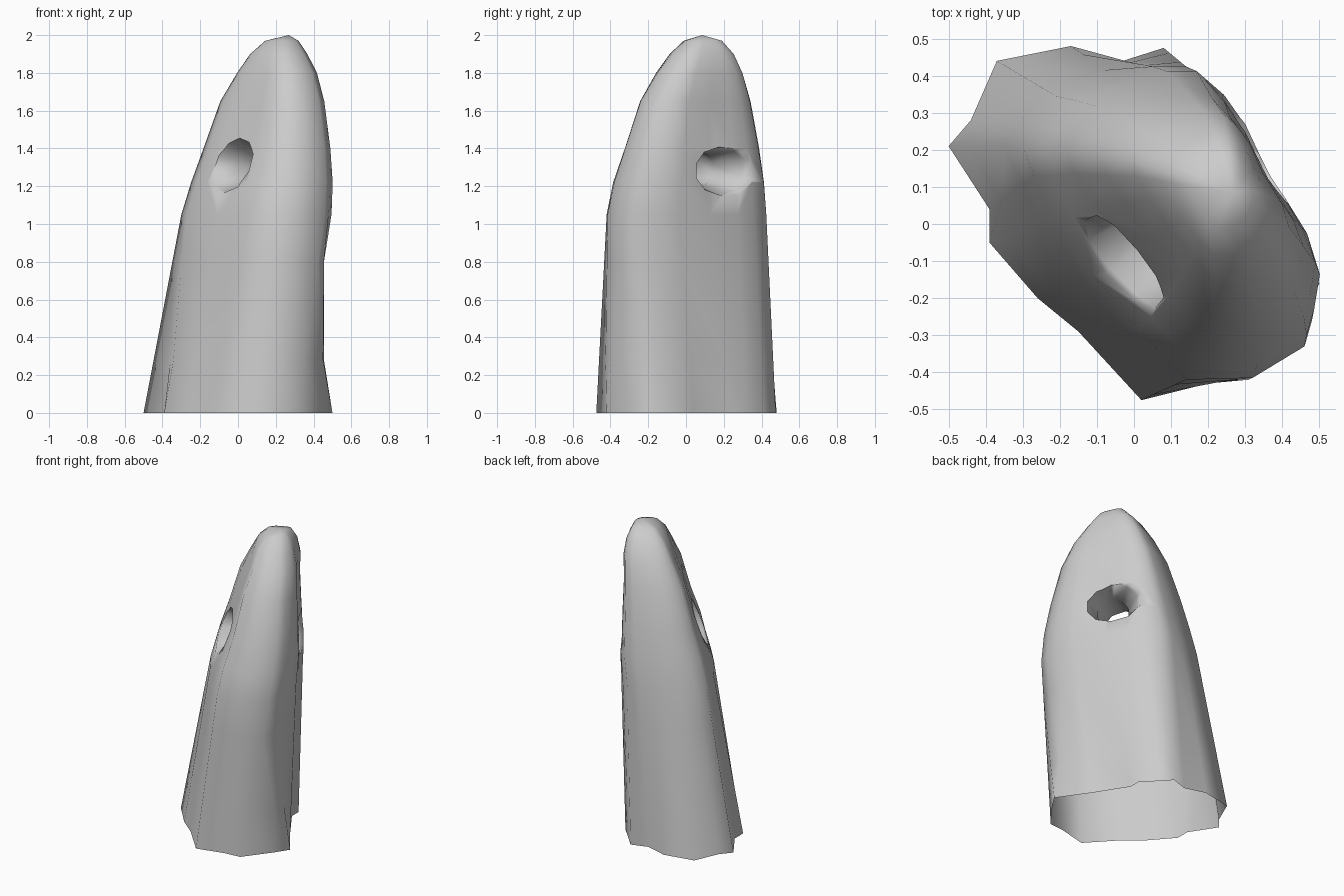
import bpy, bmesh, math

if "Cube" in bpy.data.objects:
    bpy.data.objects.remove(bpy.data.objects["Cube"])

R = math.sqrt(0.5)
def to_uv(p): return ((p[0] - p[1]) * R, (p[0] + p[1]) * R)   # u: along width, v: through depth
def to_xy(u, v): return ((u + v) * R, (v - u) * R)

def loft(name, rings, top=None):
    """Skin closed rings into a capped solid, optionally ending in a summit point."""
    bm = bmesh.new()
    vs = [[bm.verts.new(p) for p in ring] for ring in rings]
    n = len(vs[0])
    for a, b in zip(vs, vs[1:]):
        for i in range(n):
            j = (i + 1) % n
            bm.faces.new((a[i], a[j], b[j], b[i]))
    bm.faces.new(vs[0])
    if top:
        t = bm.verts.new(top)
        for i in range(n):
            bm.faces.new((vs[-1][i], vs[-1][(i + 1) % n], t))
    else:
        bm.faces.new(vs[-1])
    bmesh.ops.recalc_face_normals(bm, faces=bm.faces)
    me = bpy.data.meshes.new(name)
    bm.to_mesh(me)
    bm.free()
    ob = bpy.data.objects.new(name, me)
    bpy.context.collection.objects.link(ob)
    return ob

# Outlines at the ground and at mid height
base = [(-.5, .21), (-.44, .28), (-.37, .44), (-.17, .48), (-.03, .44), (.08, .475), (.14, .41),
        (.23, .315), (.23, .245), (.36, .04), (.5, -.16), (.44, -.25), (.31, -.42), (.2, -.43),
        (.02, -.475), (-.15, -.29), (-.26, -.2), (-.39, -.05), (-.39, .04)]
mid = [(-.3, .21), (-.26, .27), (-.21, .345), (-.05, .395), (.05, .425), (.14, .425), (.22, .36),
       (.29, .275), (.36, .13), (.46, -.04), (.495, -.16), (.48, -.26), (.46, -.33), (.32, -.415),
       (.14, -.42), (.01, -.28), (-.11, -.14), (-.21, .01), (-.27, .13)]

# Lower shaft: blend from base to mid outline
rings = [[(x, y, 0) for x, y in base]]
for z in (.28, .8):
    t = z / 1.05
    rings.append([(min(a[0] + (b[0] - a[0]) * t, .455), a[1] + (b[1] - a[1]) * t, z)
                  for a, b in zip(base, mid)])
rings.append([(x, y, 1.05) for x, y in mid])

# Tapering head: mid outline refitted to width/depth limits, pinched around the hole
uv = [to_uv(p) for p in mid]
us, vv = [p[0] for p in uv], [p[1] for p in uv]
U0, U1, V0, V1 = min(us), max(us), min(vv), max(vv)
for z, u0, u1, v0, v1, pinch in [(1.22, -.35, .54, -.16, .425, .01), (1.4, -.30, .50, -.10, .42, .025),
                                 (1.65, -.22, .43, -.03, .405, .025), (1.8, -.14, .35, .04, .39, .01),
                                 (1.9, -.07, .27, .09, .36, 0), (1.97, .01, .20, .15, .32, 0)]:
    ring = []
    for u, v in uv:
        s, t = (u - U0) / (U1 - U0), (v - V0) / (V1 - V0)
        w = max(0, math.cos((s - .5) * math.pi * 1.3)) * pinch
        x, y = to_xy(u0 + s * (u1 - u0), v0 + t * (v1 - v0) + (w if t < .5 else -w))
        ring.append((x, y, z))
    rings.append(ring)
stone = loft("standing_stone", rings, (*to_xy(.13, .25), 2.0))

# Flared tunnel through the head
tunnel = []
for u, v, z, ru, rz in [(.02, -.4, 1.36, .32, .28), (.04, -.13, 1.33, .17, .16), (.07, .04, 1.31, .12, .11),
                        (.11, .22, 1.29, .10, .09), (.11, .37, 1.28, .17, .13), (.11, .6, 1.27, .30, .24)]:
    tunnel.append([(*to_xy(u + ru * math.cos(a), v), z + rz * math.sin(a))
                   for a in [(i + .5) * math.tau / 10 for i in range(10)]])
cutter = loft("tunnel_cutter", tunnel)
cutter.hide_render = True

bpy.context.view_layer.objects.active = stone
stone.select_set(True)
mod = stone.modifiers.new("tunnel", 'BOOLEAN')
mod.operation, mod.solver, mod.object = 'DIFFERENCE', 'EXACT', cutter
bpy.ops.object.modifier_apply(modifier="tunnel")
bpy.data.objects.remove(cutter)

# Open underside
bm = bmesh.new()
bm.from_mesh(stone.data)
bottom = [f for f in bm.faces if all(v.co.z < .001 for v in f.verts)]
bmesh.ops.delete(bm, geom=bottom, context='FACES')
bm.to_mesh(stone.data)
bm.free()
bpy.ops.object.select_all(action='DESELECT')
stone.select_set(True)
bpy.context.view_layer.objects.active = stone
bpy.ops.object.shade_smooth_by_angle(angle=math.radians(75))
